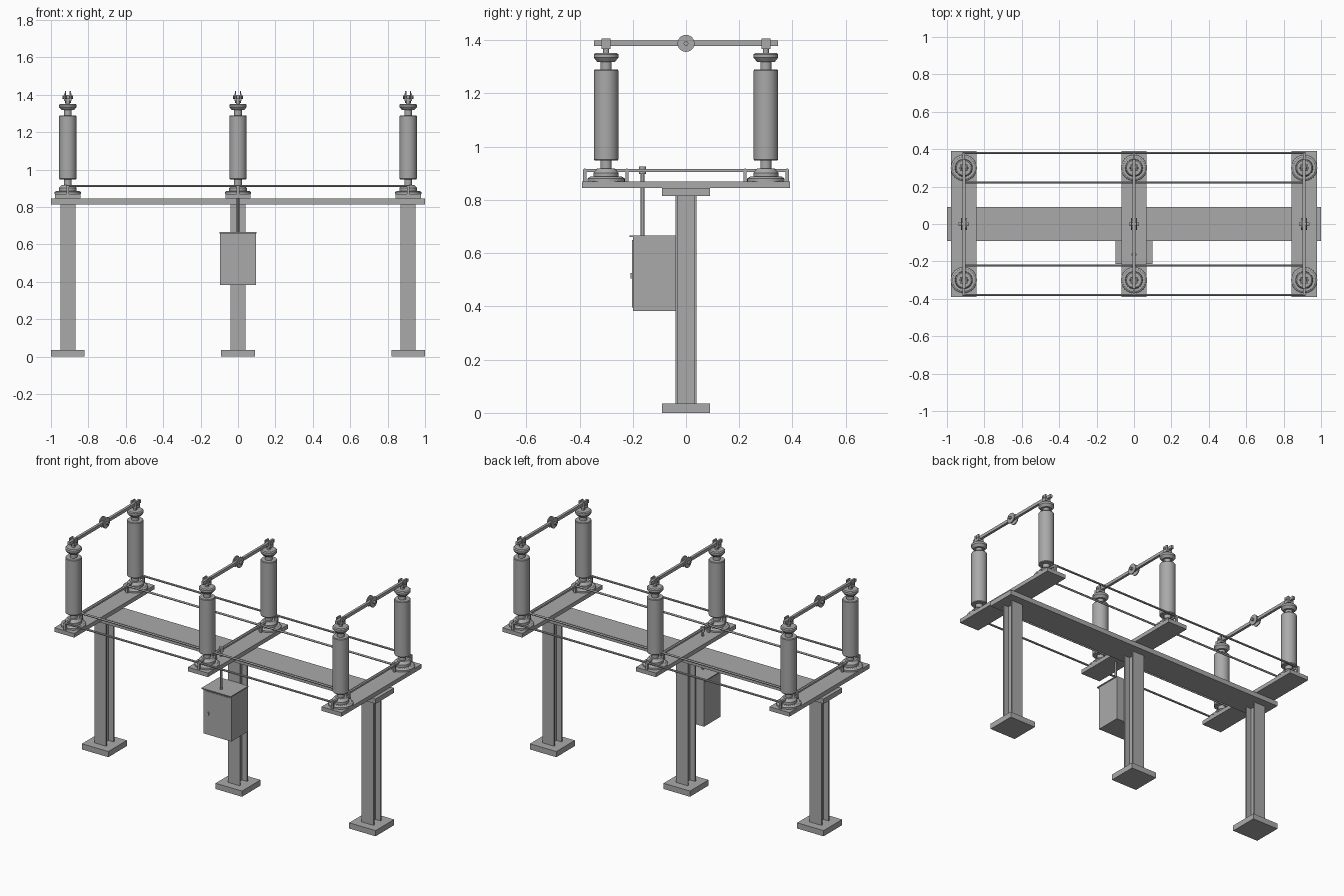
import bpy, bmesh, math
from mathutils import Matrix, Vector

if "Cube" in bpy.data.objects:
    bpy.data.objects.remove(bpy.data.objects["Cube"])

grey = bpy.data.materials.new("galvanised grey")
grey.diffuse_color = (0.4, 0.4, 0.4, 1)
grey.use_nodes = True
grey.node_tree.nodes["Principled BSDF"].inputs["Base Color"].default_value = grey.diffuse_color


def finish(bm, name, smooth=False):
    bmesh.ops.recalc_face_normals(bm, faces=bm.faces)
    me = bpy.data.meshes.new(name)
    bm.to_mesh(me)
    bm.free()
    me.materials.append(grey)
    ob = bpy.data.objects.new(name, me)
    bpy.context.collection.objects.link(ob)
    if smooth:
        bpy.ops.object.select_all(action='DESELECT')
        ob.select_set(True)
        bpy.context.view_layer.objects.active = ob
        bpy.ops.object.shade_smooth_by_angle(angle=math.radians(30))
    return ob


def box(name, x0, x1, y0, y1, z0, z1):
    bm = bmesh.new()
    size = Matrix.Diagonal((x1 - x0, y1 - y0, z1 - z0, 1))
    mid = Matrix.Translation(((x0 + x1) / 2, (y0 + y1) / 2, (z0 + z1) / 2))
    bmesh.ops.create_cube(bm, size=1, matrix=mid @ size)
    return finish(bm, name)


def rod(name, a, b, r, seg=12):
    a, b = Vector(a), Vector(b)
    d = b - a
    bm = bmesh.new()
    m = Matrix.Translation((a + b) / 2) @ d.to_track_quat('Z', 'Y').to_matrix().to_4x4()
    bmesh.ops.create_cone(bm, cap_ends=True, segments=seg, radius1=r, radius2=r,
                          depth=d.length, matrix=m)
    return finish(bm, name, True)


def lathe(name, profile, x, y, seg=32):
    bm = bmesh.new()
    vs = [bm.verts.new((r, 0, z)) for r, z in profile]
    es = [bm.edges.new(p) for p in zip(vs, vs[1:])]
    bmesh.ops.spin(bm, geom=vs + es, cent=(0, 0, 0), axis=(0, 0, 1),
                   angle=2 * math.pi, steps=seg, use_duplicate=False)
    bmesh.ops.remove_doubles(bm, verts=bm.verts, dist=1e-5)
    bmesh.ops.translate(bm, verts=bm.verts, vec=(x, y, 0))
    return finish(bm, name, True)


def i_column(name, x):
    # I section: flanges front and back, web between
    h, w, t, v = 0.04, 0.04, 0.009, 0.006
    half = [(w, -h), (w, -h + t), (v, -h + t), (v, h - t), (w, h - t), (w, h)]
    pts = half + [(-px, py) for px, py in reversed(half)]
    bm = bmesh.new()
    f = bm.faces.new([bm.verts.new((x + px, py, 0.035)) for px, py in pts])
    top = bmesh.ops.extrude_face_region(bm, geom=[f])["geom"]
    bmesh.ops.translate(bm, vec=(0, 0, 0.78),
                        verts=[g for g in top if isinstance(g, bmesh.types.BMVert)])
    return finish(bm, name)


# Pedestal, insulator body and cap outlines (radius, height)
PEDESTAL = [(0, .87), (.07, .87), (.07, .88), (.06, .887), (.047, .887),
            (.047, .902), (.033, .918), (.021, .918), (.021, .955), (0, .955)]
BODY = [(0, .948), (.043, .948), (.046, .952), (.046, 1.286), (.043, 1.29), (0, 1.29)]
CAP = [(0, 1.285), (.021, 1.285), (.021, 1.318), (.033, 1.318), (.046, 1.334),
       (.046, 1.347), (.04, 1.352), (.011, 1.352), (.011, 1.372), (0, 1.372)]

# Long beam
box("main_beam", -1, 1, -0.09, 0.09, 0.815, 0.845)

for x in (-0.91, 0, 0.91):
    # Supports
    box("foot", x - .09, x + .09, -.09, .09, 0, .035)
    i_column("column", x)
    box("cross_plate", x - .068, x + .068, -.39, .39, .845, .87)
    # Operating rod along each plate
    box("plate_link", x - .006, x + .006, -.385, .385, .905, .916)
    for s in (-1, 1):
        y = s * 0.30
        lathe("pedestal", PEDESTAL, x, y)
        lathe("insulator", BODY, x, y)
        lathe("insulator_cap", CAP, x, y)
        # Forked terminal clamp
        box("clamp_base", x - .019, x + .019, y - .017, y + .017, 1.366, 1.378)
        for c in (-1, 1):
            box("clamp_cheek", x + c * .015 - .004, x + c * .015 + .004,
                y - .017, y + .017, 1.366, 1.407)
        rod("clamp_pin", (x - .024, y, 1.388), (x + .024, y, 1.388), .006)
        # Crank posts under the link ends
        for py in (.38, .222):
            box("crank_post", x - .007, x + .007, s * py - .006, s * py + .006, .87, .915)
    # Switch blade and centre contact
    box("switch_blade", x - .008, x + .008, -.345, .345, 1.379, 1.398)
    for c in (-1, 1):
        rod("contact_disc", (x + c * .010, 0, 1.388), (x + c * .016, 0, 1.388), .032, 24)
    rod("contact_pin", (x - .028, 0, 1.388), (x + .028, 0, 1.388), .009)

# Long link rods joining the three poles
for y in (-.38, -.222, .222, .38):
    rod("long_link", (-.915, y, .912), (.915, y, .912), .006)

# Drive cabinet, lid, door, handle and shaft
box("cabinet", -.095, .095, -.20, -.04, .383, .66)
box("cabinet_lid", -.10, .10, -.213, -.04, .66, .666)
box("cabinet_door", -.087, .087, -.203, -.199, .395, .65)
box("door_handle", -.064, -.054, -.209, -.202, .505, .525)
rod("drive_shaft", (0, -.163, .66), (0, -.163, .92), .007)
rod("shaft_collar", (0, -.163, .898), (0, -.163, .926), .013, 16)
